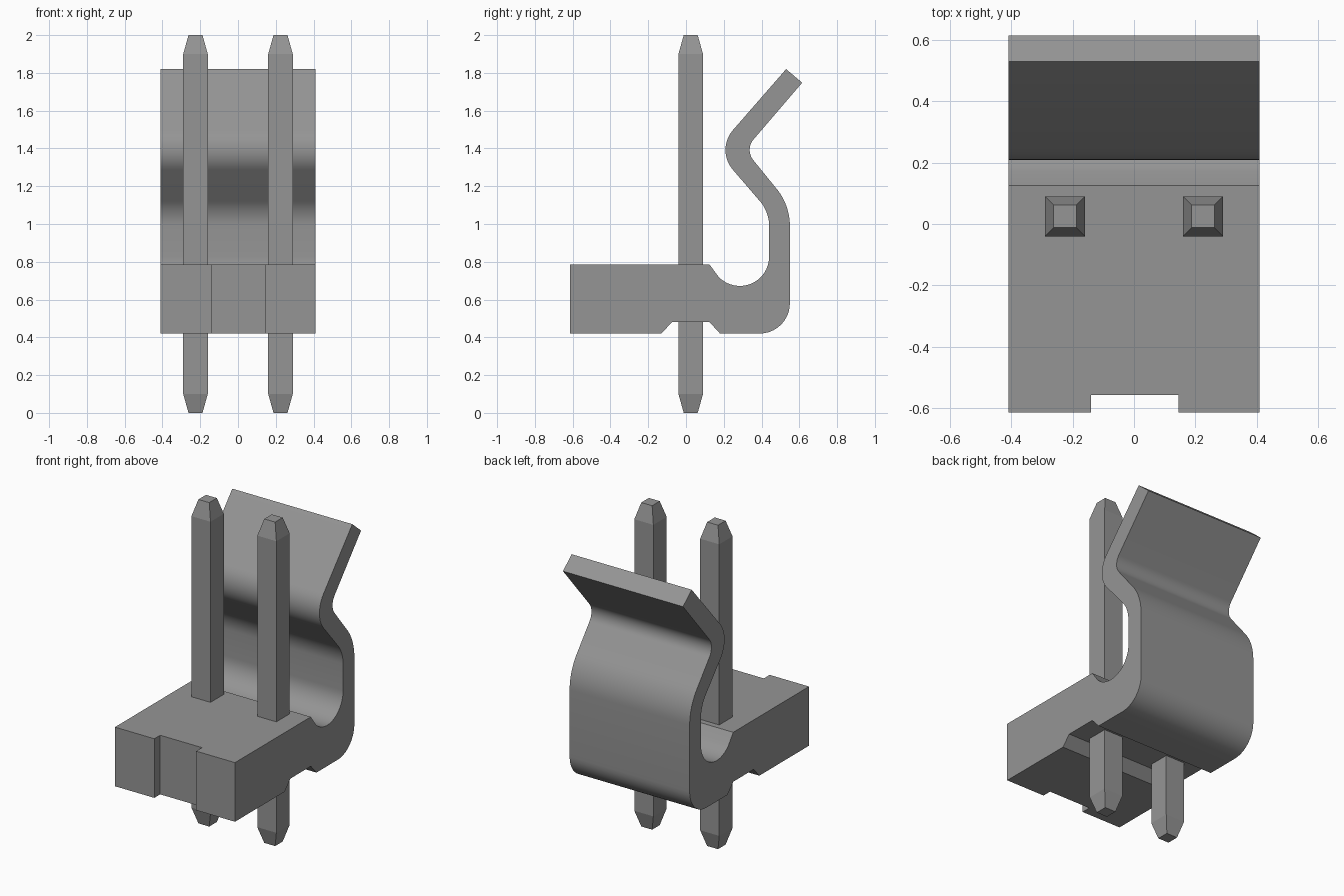
import bpy, bmesh, math
from mathutils import Vector

cube = bpy.data.objects.get("Cube")
if cube:
    bpy.data.objects.remove(cube, do_unlink=True)

grey = bpy.data.materials.new("plain grey")
grey.use_nodes = True
grey.diffuse_color = (0.3, 0.3, 0.3, 1)
grey.node_tree.nodes["Principled BSDF"].inputs["Base Color"].default_value = (0.3, 0.3, 0.3, 1)


def finish(name, bm):
    """Turn a bmesh into a named grey object with clean normals."""
    bmesh.ops.recalc_face_normals(bm, faces=bm.faces)
    mesh = bpy.data.meshes.new(name)
    bm.to_mesh(mesh)
    bm.free()
    mesh.materials.append(grey)
    obj = bpy.data.objects.new(name, mesh)
    bpy.context.collection.objects.link(obj)
    return obj


def arc(cy, cz, r, start, end, steps=10):
    """Points on an arc in the YZ plane, angles in degrees."""
    angles = [math.radians(start + (end - start) * i / steps) for i in range(steps + 1)]
    return [(cy + r * math.cos(a), cz + r * math.sin(a)) for a in angles]


# Housing: base block and springy latch as one side profile
HALF_WIDTH = 0.41
profile = (
    [(-0.615, 0.42), (-0.13, 0.42), (-0.075, 0.48), (0.125, 0.48), (0.18, 0.42)]
    + arc(0.39, 0.58, 0.16, -90, 0)            # rounded rear heel
    + arc(0.24, 0.99, 0.31, 0, 41)             # back of the latch shoulder
    + arc(0.422, 1.392, 0.085, 221, 139)       # inside of the bend
    + [(0.615, 1.748), (0.53, 1.82)]           # latch tip
    + arc(0.369, 1.392, 0.16, 139, 221)        # outside of the bend
    + arc(0.24, 0.99, 0.20, 41, 0)             # front of the latch shoulder
    + arc(0.285, 0.827, 0.155, 0, -137, 16)    # scooped latch root
    + [(0.125, 0.785), (-0.615, 0.785)]
)
bm = bmesh.new()
side = bm.faces.new([bm.verts.new((-HALF_WIDTH, y, z)) for y, z in profile])
ext = bmesh.ops.extrude_face_region(bm, geom=[side])
bmesh.ops.translate(bm, vec=Vector((2 * HALF_WIDTH, 0, 0)),
                    verts=[v for v in ext["geom"] if isinstance(v, bmesh.types.BMVert)])
housing = finish("latch_housing", bm)

# Shallow key slot down the middle of the front face
bm = bmesh.new()
bmesh.ops.create_cube(bm, size=1)
bmesh.ops.scale(bm, vec=(0.286, 0.2, 0.8), verts=bm.verts)
bmesh.ops.translate(bm, vec=(0.002, -0.658, 0.6), verts=bm.verts)
cutter = finish("slot_cutter", bm)
cutter.hide_render = True
cut = housing.modifiers.new("front_slot", "BOOLEAN")
cut.operation = "DIFFERENCE"
cut.solver = "EXACT"
cut.object = cutter
bpy.context.view_layer.objects.active = housing
housing.select_set(True)
bpy.ops.object.modifier_apply(modifier=cut.name)
bpy.data.objects.remove(cutter, do_unlink=True)
bpy.ops.object.shade_smooth_by_angle(angle=math.radians(30))


# Square contact pins with tapered ends
def pin(name, x, y=0.025):
    bm = bmesh.new()
    rings = []
    for z, h in ((0, 0.037), (0.1, 0.065), (1.9, 0.065), (2, 0.037)):
        rings.append([bm.verts.new((x + sx * h, y + sy * h, z))
                      for sx, sy in ((-1, -1), (1, -1), (1, 1), (-1, 1))])
    for low, high in zip(rings, rings[1:]):
        for i in range(4):
            j = (i + 1) % 4
            bm.faces.new((low[i], low[j], high[j], high[i]))
    bm.faces.new(rings[0])
    bm.faces.new(rings[-1])
    return finish(name, bm)


pin("left_pin", 0.225)
pin("right_pin", -0.225)
